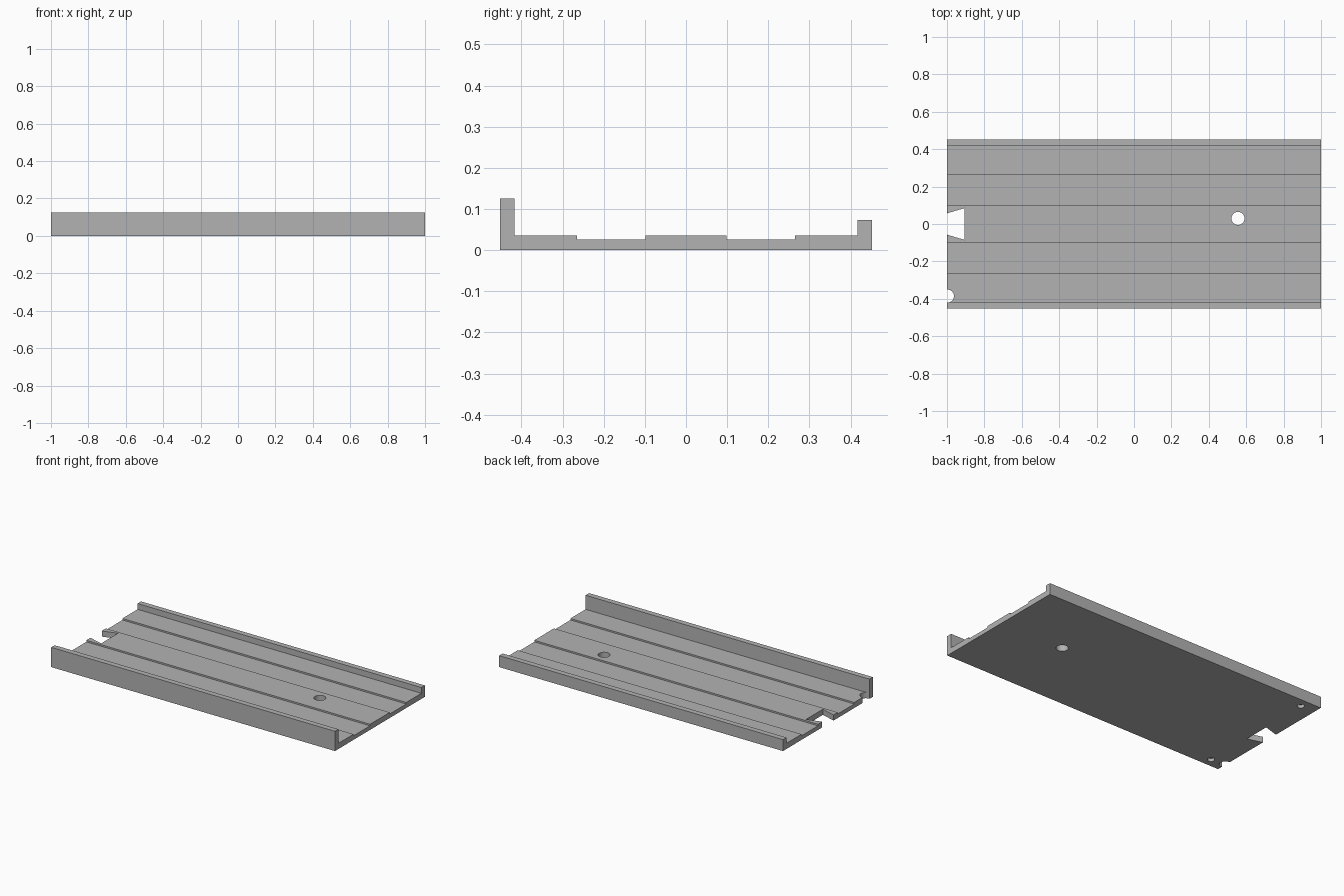
import bpy, bmesh, math

if "Cube" in bpy.data.objects:
    bpy.data.objects.remove(bpy.data.objects["Cube"])

grey = bpy.data.materials.new("plain grey")
grey.diffuse_color = (0.45, 0.45, 0.45, 1)
grey.use_nodes = True
grey.node_tree.nodes["Principled BSDF"].inputs["Base Color"].default_value = grey.diffuse_color


def extrude(name, points, direction):
    """Solid prism: a closed outline swept along a direction."""
    bm = bmesh.new()
    face = bm.faces.new([bm.verts.new(p) for p in points])
    moved = bmesh.ops.extrude_face_region(bm, geom=[face])["geom"]
    verts = [g for g in moved if isinstance(g, bmesh.types.BMVert)]
    bmesh.ops.translate(bm, verts=verts, vec=direction)
    bmesh.ops.recalc_face_normals(bm, faces=bm.faces)
    mesh = bpy.data.meshes.new(name)
    bm.to_mesh(mesh)
    bm.free()
    mesh.materials.append(grey)
    obj = bpy.data.objects.new(name, mesh)
    bpy.context.collection.objects.link(obj)
    return obj


def circle(x, y, z, r, n=32):
    return [(x + r * math.cos(2 * math.pi * i / n),
             y + r * math.sin(2 * math.pi * i / n), z) for i in range(n)]


def cut(target, cutter):
    mod = target.modifiers.new(cutter.name, 'BOOLEAN')
    mod.operation = 'DIFFERENCE'
    mod.solver = 'EXACT'
    mod.object = cutter
    bpy.context.view_layer.objects.active = target
    bpy.ops.object.modifier_apply(modifier=mod.name)
    bpy.data.objects.remove(cutter)


# Channel section: tall front lip, low back lip, two shallow grooves
section = [(-.452, 0), (.452, 0), (.452, .073), (.417, .073), (.417, .036),
           (.265, .036), (.265, .026), (.099, .026), (.099, .036),
           (-.099, .036), (-.099, .026), (-.265, .026), (-.265, .036),
           (-.417, .036), (-.417, .126), (-.452, .126)]
tray = extrude("grooved_tray", [(-1, y, z) for y, z in section], (2, 0, 0))

# Dovetail notch in the left end, widening inward
slope = (.085 - .057) / .095
outer, inner = .057 - .05 * slope, .085
cut(tray, extrude("dovetail_notch", [(-1.05, -outer, -.1), (-.905, -inner, -.1),
                                     (-.905, inner, -.1), (-1.05, outer, -.1)], (0, 0, .3)))

# Through hole and half-round edge hole
cut(tray, extrude("through_hole", circle(.556, .03, -.1, .035), (0, 0, .3)))
cut(tray, extrude("edge_hole", circle(-.997, -.385, -.1, .0345), (0, 0, .3)))

# Small blind holes in the underside
for side in (-1, 1):
    cut(tray, extrude("blind_hole", circle(-.9, side * .395, -.1, .021), (0, 0, .12)))

# Smooth hole walls, sharp edges elsewhere
bpy.ops.object.select_all(action='DESELECT')
tray.select_set(True)
bpy.context.view_layer.objects.active = tray
bpy.ops.object.shade_smooth_by_angle(angle=math.radians(30))
